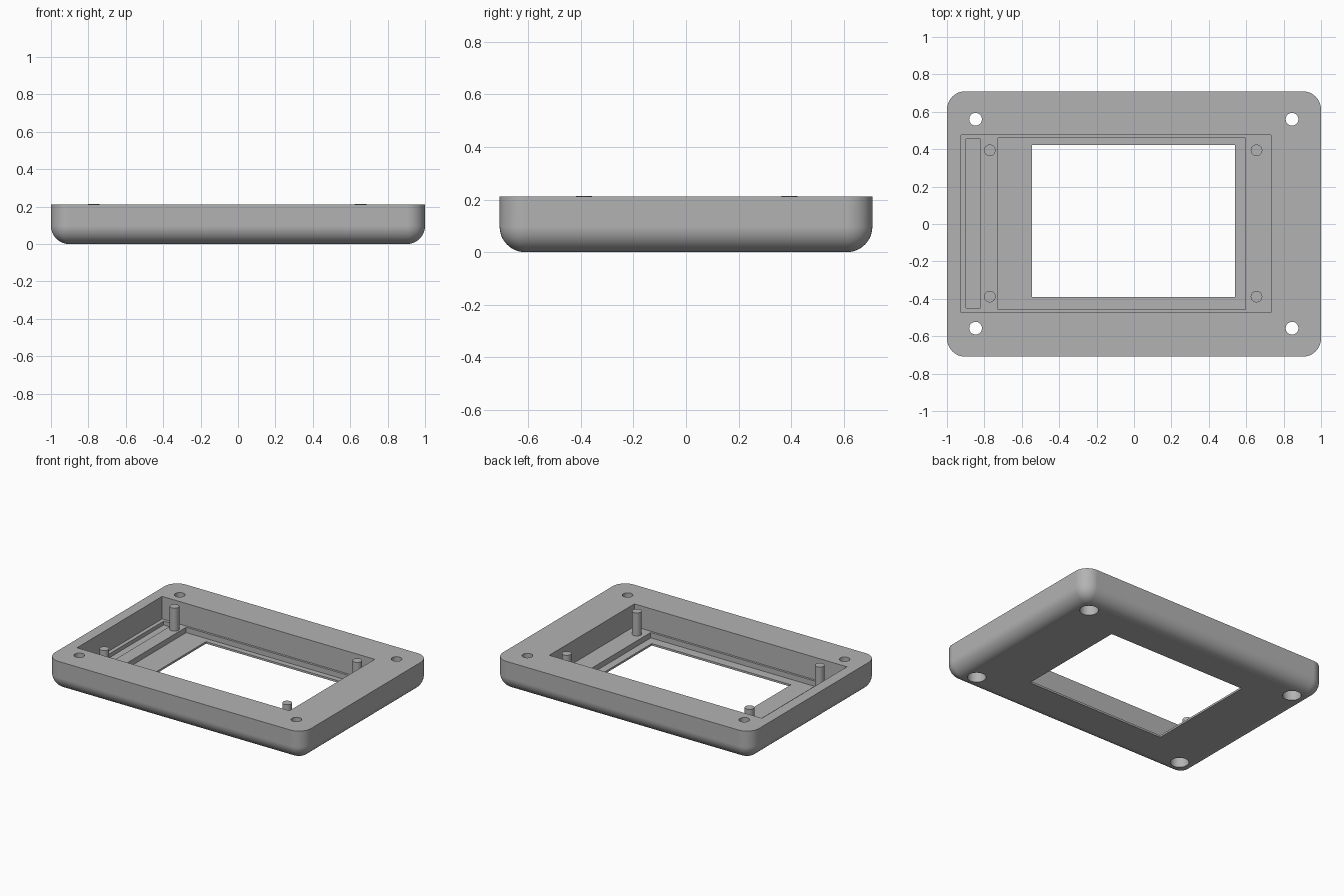
import bpy
import bmesh
from math import radians
from mathutils import Matrix, Vector

if "Cube" in bpy.data.objects:
    bpy.data.objects.remove(bpy.data.objects["Cube"])

TOP, FLOOR, RECESS = 0.211, 0.052, 0.014
RADIUS = 0.097

grey = bpy.data.materials.new("plain grey")
grey.use_nodes = True
colour = (0.45, 0.45, 0.45, 1)
grey.diffuse_color = colour
grey.node_tree.nodes["Principled BSDF"].inputs["Base Color"].default_value = colour


def make_object(name, bm):
    mesh = bpy.data.meshes.new(name)
    bm.to_mesh(mesh)
    bm.free()
    mesh.materials.append(grey)
    obj = bpy.data.objects.new(name, mesh)
    bpy.context.collection.objects.link(obj)
    return obj


def box_mesh(x0, x1, y0, y1, z0, z1):
    bm = bmesh.new()
    size = Vector((x1 - x0, y1 - y0, z1 - z0))
    centre = Vector((x0 + x1, y0 + y1, z0 + z1)) / 2
    bmesh.ops.create_cube(bm, size=1, matrix=Matrix.LocRotScale(centre, None, size))
    return bm


def cylinder(name, x, y, z0, z1, radius):
    bm = bmesh.new()
    bmesh.ops.create_cone(bm, cap_ends=True, segments=32, radius1=radius, radius2=radius,
                          depth=z1 - z0, matrix=Matrix.Translation((x, y, (z0 + z1) / 2)))
    return make_object(name, bm)


def activate(obj):
    bpy.ops.object.select_all(action='DESELECT')
    obj.select_set(True)
    bpy.context.view_layer.objects.active = obj


def cut(target, cutter):
    cutter.hide_render = True
    mod = target.modifiers.new("cut", 'BOOLEAN')
    mod.operation = 'DIFFERENCE'
    mod.solver = 'EXACT'
    mod.object = cutter
    activate(target)
    bpy.ops.object.modifier_apply(modifier=mod.name)
    bpy.data.objects.remove(cutter)


# Outer shell: rounded sides and underside, crisp top rim
bm = box_mesh(-1, 1, -0.709, 0.709, 0, TOP)
rounded = [e for e in bm.edges if min(v.co.z for v in e.verts) < TOP / 2]
bmesh.ops.bevel(bm, geom=rounded, offset=RADIUS, segments=12, profile=0.5, affect='EDGES')
case = make_object("case", bm)

# Stepped cavity, cable slot and display window
for bounds in [
    (-0.925, 0.733, -0.472, 0.476, FLOOR, 0.4),
    (-0.727, 0.595, -0.457, 0.461, RECESS, 0.1),
    (-0.898, -0.82, -0.449, 0.455, 0.025, 0.1),
    (-0.545, 0.54, -0.39, 0.422, -0.1, 0.1),
]:
    cut(case, make_object("pocket_cutter", box_mesh(*bounds)))

# Screw holes with wide counterbores from below
for x in (-0.847, 0.845):
    for y in (-0.557, 0.56):
        cut(case, cylinder("counterbore_cutter", x, y, -0.1, 0.12, 0.06))
        cut(case, cylinder("screw_cutter", x, y, 0.05, 0.4, 0.034))

activate(case)
bpy.ops.object.shade_smooth_by_angle(angle=radians(30))
weighted = case.modifiers.new("weighted normals", 'WEIGHTED_NORMAL')
weighted.keep_sharp = True

# Mounting posts standing on the cavity floor
for side, x in (("right", -0.771), ("left", 0.655)):
    for end, y in (("front", -0.388), ("back", 0.394)):
        post = cylinder(f"{end}_{side}_post", x, y, FLOOR - 0.01, 0.214, 0.031)
        activate(post)
        bpy.ops.object.shade_smooth_by_angle(angle=radians(30))
